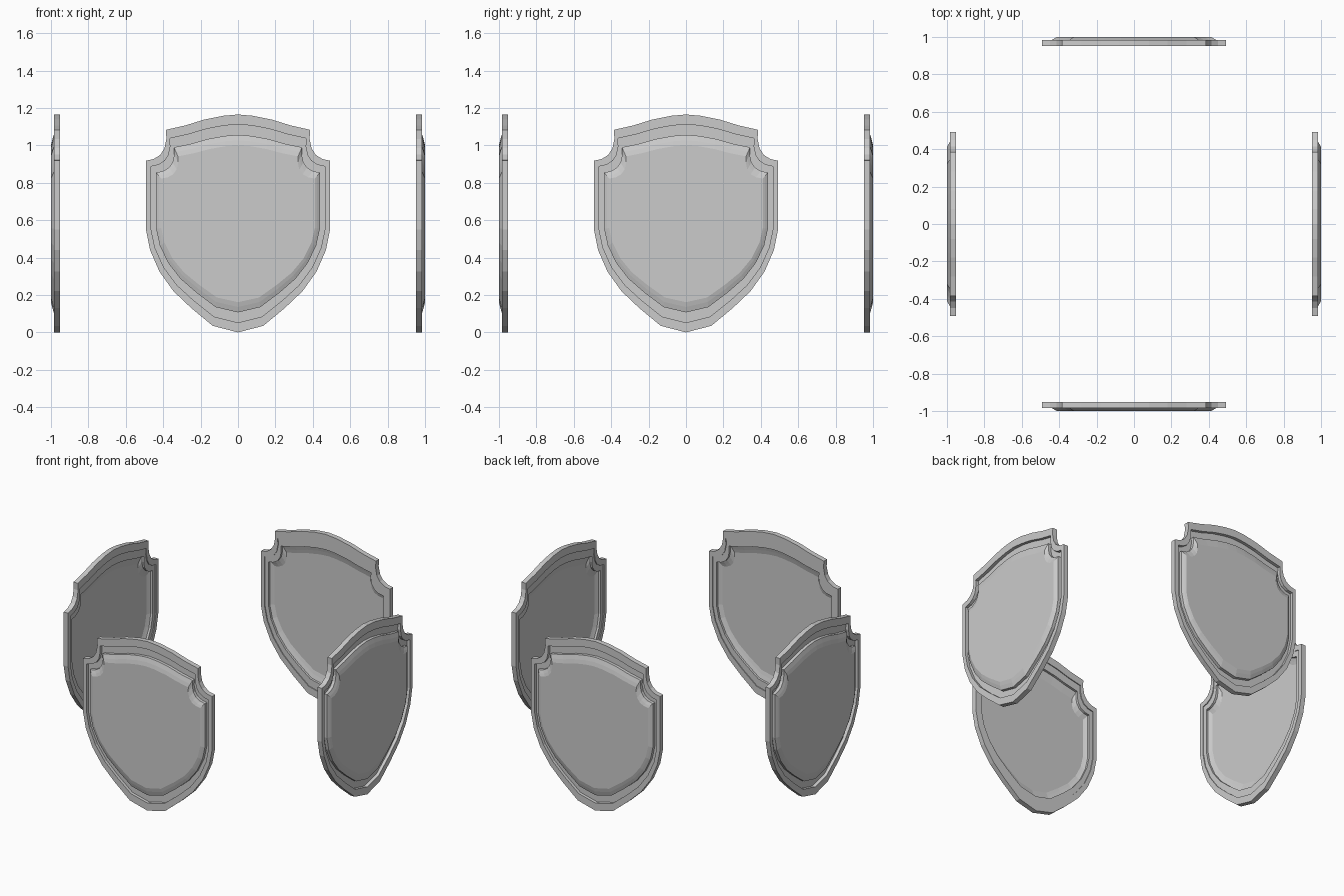
import bpy
import bmesh
from math import pi
from mathutils import Matrix

cube = bpy.data.objects.get("Cube")
if cube:
    bpy.data.objects.remove(cube, do_unlink=True)

grey = bpy.data.materials.new("plain_grey")
grey.use_nodes = True
GREY = (0.6, 0.6, 0.6, 1)
grey.diffuse_color = GREY
grey.node_tree.nodes["Principled BSDF"].inputs["Base Color"].default_value = GREY

# Right half of the shield outline, crest to point
half = [(0, 1.165), (.08, 1.158), (.18, 1.138), (.28, 1.107), (.385, 1.083),
        (.383, 1.035), (.393, .985), (.415, .95), (.45, .927), (.492, .918),
        (.492, .55), (.47, .44), (.42, .325), (.345, .22), (.25, .13),
        (.135, .035), (0, 0)]
outline = half + [(-x, z) for x, z in half[-2:0:-1]]
MID = .577

# Nested outlines from outer panel to inner panel: x scale, z scale, distance out
OUTER = [(.835, .72, 1.0), (.86, .765, .994), (.89, .815, .985), (.89, .815, .964),
         (.945, .91, .964), (.945, .91, .985), (1, 1, .985)]
INNER = [(1, 1, .951), (.945, .91, .951), (.945, .91, .957), (.89, .815, .957),
         (.89, .815, .972), (.86, .765, .98), (.835, .72, .986)]


def build_shield(name, angle):
    bm = bmesh.new()
    rings = [[bm.verts.new((x * sx, -out, MID + (z - MID) * sz)) for x, z in outline]
             for sx, sz, out in OUTER + INNER]
    for a, b in zip(rings, rings[1:]):
        for i in range(len(outline)):
            j = (i + 1) % len(outline)
            bm.faces.new((a[i], a[j], b[j], b[i]))
    # Flat panels close both sides
    bm.faces.new(rings[0])
    bm.faces.new(rings[-1])
    bmesh.ops.recalc_face_normals(bm, faces=bm.faces)
    bm.transform(Matrix.Rotation(angle, 4, "Z"))
    mesh = bpy.data.meshes.new(name)
    bm.to_mesh(mesh)
    bm.free()
    mesh.materials.append(grey)
    bpy.context.collection.objects.link(bpy.data.objects.new(name, mesh))


# Four shields facing outward around the centre
for k, side in enumerate(("front", "left", "back", "right")):
    build_shield(side + "_shield", k * pi / 2)
